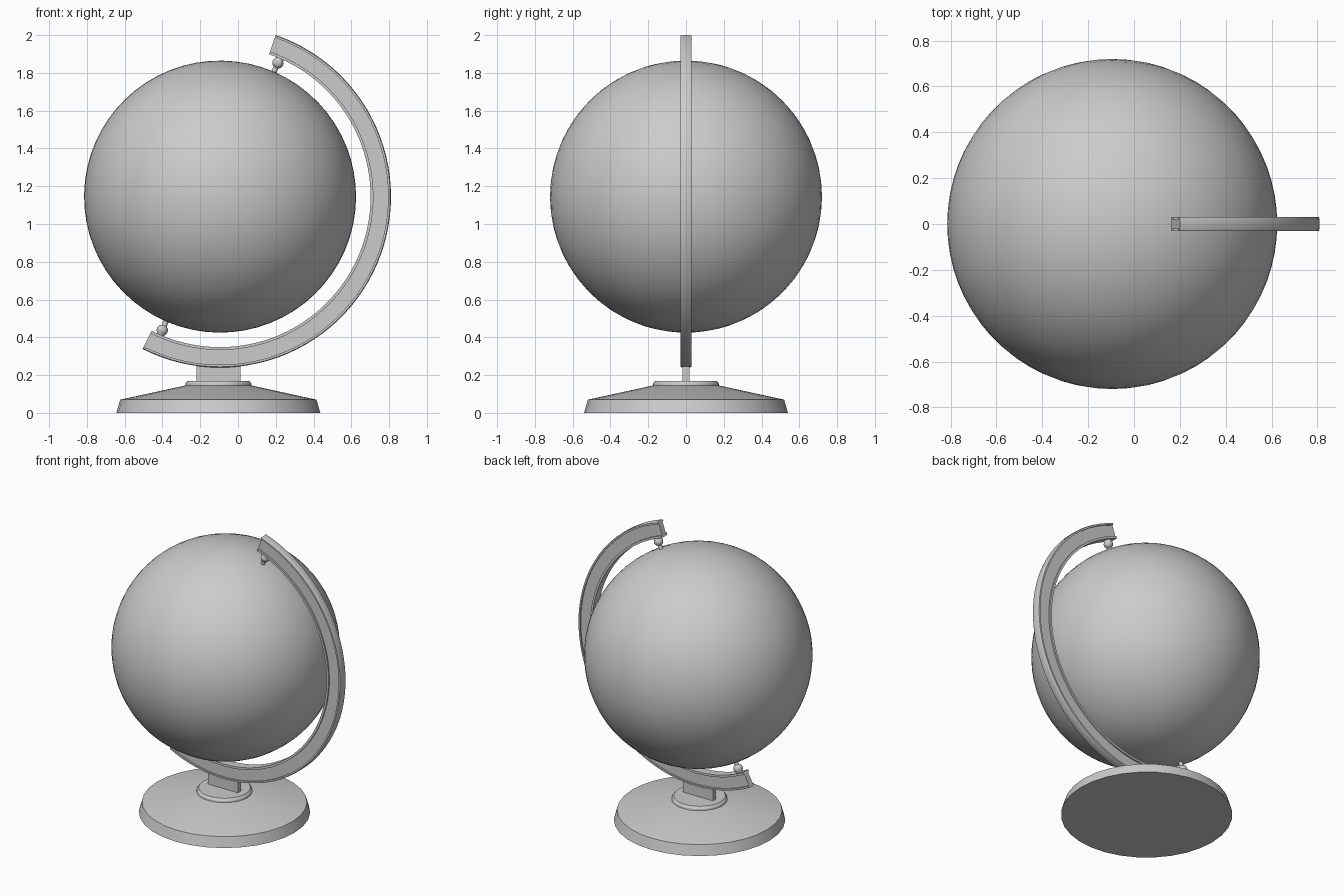
import bpy, bmesh
from math import radians, cos, sin, tau
from mathutils import Vector

cube = bpy.data.objects.get("Cube")
if cube:
    bpy.data.objects.remove(cube)

CENTRE = Vector((-0.095, 0, 1.145))
BASE_X = -0.104
TILT = radians(23.4)

grey = bpy.data.materials.new("plain grey")
grey.use_nodes = True
grey.diffuse_color = (0.6, 0.6, 0.6, 1)
grey.node_tree.nodes["Principled BSDF"].inputs["Base Color"].default_value = (0.6, 0.6, 0.6, 1)


def finish(name, bm, location, tilt=0, angle=35):
    """Turn a bmesh into a shaded, coloured object."""
    bmesh.ops.remove_doubles(bm, verts=bm.verts, dist=1e-5)
    bmesh.ops.recalc_face_normals(bm, faces=bm.faces)
    mesh = bpy.data.meshes.new(name)
    bm.to_mesh(mesh)
    bm.free()
    mesh.materials.append(grey)
    obj = bpy.data.objects.new(name, mesh)
    bpy.context.collection.objects.link(obj)
    obj.location = location
    obj.rotation_euler.y = tilt
    bpy.ops.object.select_all(action='DESELECT')
    obj.select_set(True)
    bpy.context.view_layer.objects.active = obj
    bpy.ops.object.shade_smooth_by_angle(angle=radians(angle))
    return obj


def lathe(name, profile, location, tilt=0, sides=32, angle=35):
    """Revolve (radius, height) points about the local z axis."""
    bm = bmesh.new()
    verts = [bm.verts.new((r, 0, z)) for r, z in profile]
    edges = [bm.edges.new(pair) for pair in zip(verts, verts[1:])]
    bmesh.ops.spin(bm, geom=verts + edges, axis=(0, 0, 1), cent=(0, 0, 0),
                   angle=tau, steps=sides, use_merge=False)
    return finish(name, bm, location, tilt, angle)


# Globe
bm = bmesh.new()
bmesh.ops.create_uvsphere(bm, u_segments=64, v_segments=32, radius=0.72)
finish("globe", bm, CENTRE, TILT)

# Half-ring arm with an I-shaped section of (radius, y) points
R_IN, R_OUT, FLANGE, HALF, WEB = 0.797, 0.905, 0.015, 0.03, 0.02
half_section = [(R_IN, HALF), (R_IN + FLANGE, HALF), (R_IN + FLANGE, WEB),
                (R_OUT - FLANGE, WEB), (R_OUT - FLANGE, HALF),
                (R_OUT - 0.004, HALF), (R_OUT, HALF * 0.6)]
section = half_section + [(r, -y) for r, y in reversed(half_section)]
start, sweep = radians(71), radians(188)
bm = bmesh.new()
face = bm.faces.new([bm.verts.new((r * cos(start), y, r * sin(start))) for r, y in section])
end_cap = face.copy()
bmesh.ops.spin(bm, geom=[face], axis=(0, 1, 0), cent=(0, 0, 0),
               angle=sweep, steps=56, use_merge=False)
finish("meridian_arm", bm, CENTRE, angle=30)

# Pivot pins at both poles, from inside the globe to the arm
pin = [(0, 0.7), (0.014, 0.7), (0.014, 0.745), (0.024, 0.752), (0.03, 0.766),
       (0.029, 0.78), (0.022, 0.79), (0.02, 0.802), (0, 0.802)]
for name, turn in (("top_pin", 0), ("bottom_pin", tau / 2)):
    lathe(name, pin, CENTRE, TILT + turn, sides=16, angle=40)

# Round foot with a sloping top
lathe("base", [(0, 0), (0.54, 0), (0.52, 0.07), (0.175, 0.145), (0, 0.145)],
      (BASE_X, 0, 0), angle=30)
lathe("base_collar", [(0, 0.14), (0.176, 0.14), (0.174, 0.156), (0.163, 0.17), (0, 0.17)],
      (BASE_X, 0, 0), angle=30)

# Flat stem joining the foot to the arm
bm = bmesh.new()
bmesh.ops.create_cube(bm, size=1)
bmesh.ops.scale(bm, vec=(0.232, 0.036, 0.1), verts=bm.verts)
finish("stem", bm, (BASE_X, 0, 0.21))
